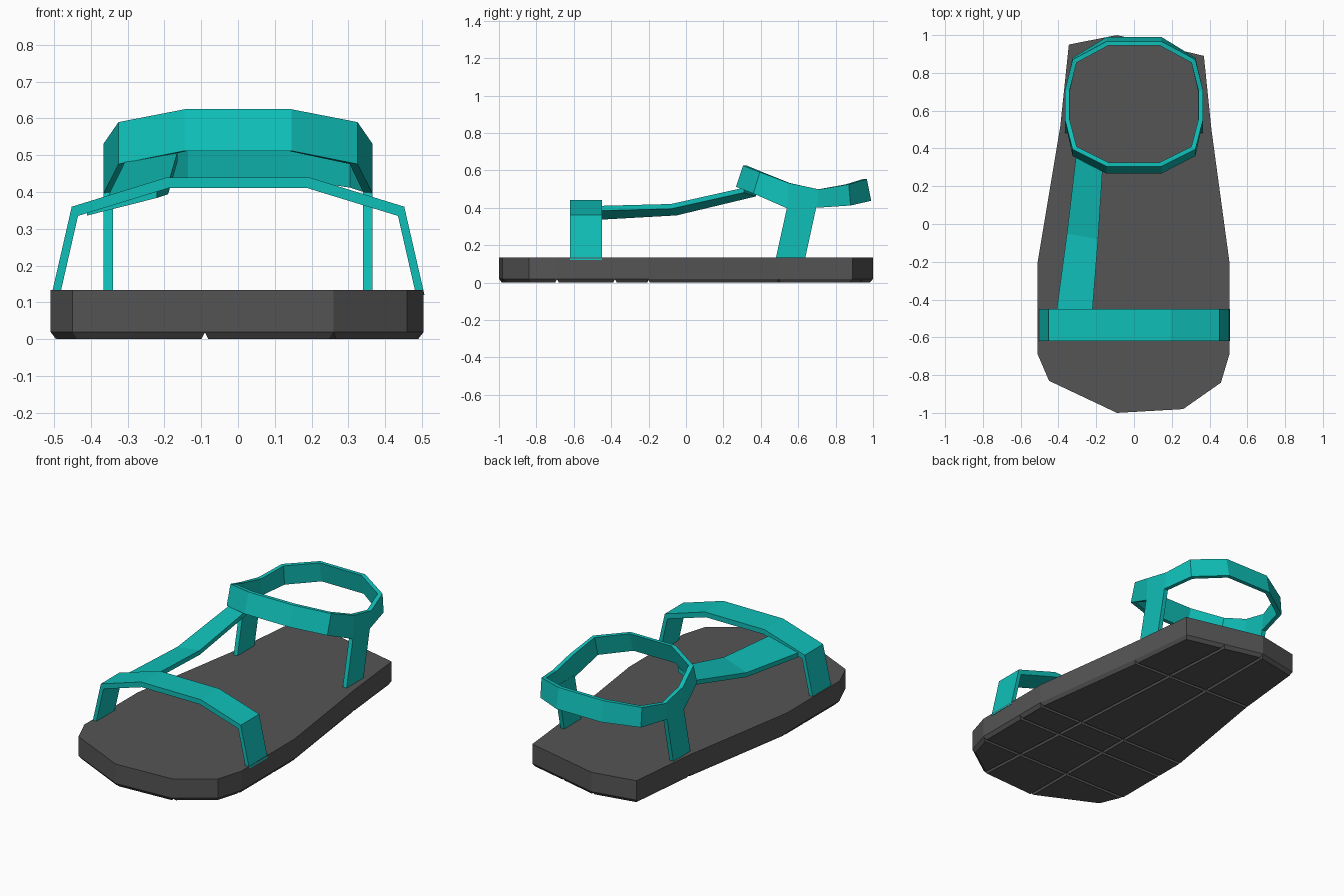
import bpy, bmesh
from mathutils import Vector

if "Cube" in bpy.data.objects:
    bpy.data.objects.remove(bpy.data.objects["Cube"])


def material(name, rgb):
    m = bpy.data.materials.new(name)
    m.diffuse_color = (*rgb, 1)
    m.use_nodes = True
    m.node_tree.nodes["Principled BSDF"].inputs["Base Color"].default_value = m.diffuse_color
    return m


RUBBER = material("dark_rubber", (0.09, 0.09, 0.09))
TEAL = material("teal_webbing", (0.005, 0.52, 0.48))


def loft(name, loops, mat=None, closed=False):
    """Skin a list of equal-length point loops; cap the ends unless closed."""
    bm = bmesh.new()
    rows = [[bm.verts.new(p) for p in loop] for loop in loops]
    n = len(rows[0])
    pairs = list(zip(rows, rows[1:])) + ([(rows[-1], rows[0])] if closed else [])
    for a, b in pairs:
        for i in range(n):
            j = (i + 1) % n
            bm.faces.new((a[i], a[j], b[j], b[i]))
    if not closed:
        bm.faces.new(rows[0])
        bm.faces.new(rows[-1])
    bmesh.ops.recalc_face_normals(bm, faces=bm.faces)
    me = bpy.data.meshes.new(name)
    bm.to_mesh(me)
    bm.free()
    ob = bpy.data.objects.new(name, me)
    bpy.context.collection.objects.link(ob)
    if mat:
        me.materials.append(mat)
    return ob


# Sole: foot outline with a small chamfer underneath
outline = [(-0.09, -1.0), (0.26, -0.98), (0.46, -0.84), (0.505, -0.69), (0.505, -0.2),
           (0.41, 0.5), (0.37, 0.89), (-0.09, 1.0), (-0.345, 0.95), (-0.39, 0.52),
           (-0.51, -0.2), (-0.51, -0.69), (-0.45, -0.83)]
sole = loft("sole", [[(x * s, y * (1 - (1 - s) / 2), z) for x, y in outline]
                     for s, z in ((0.97, 0), (1, 0.02), (1, 0.133))], RUBBER)

# Tread grooves: V-shaped cuts across the underside
grooves = [((-0.09, -1.1), (-0.09, 1.1)), ((0.264, -1.05), (0.13, 1.1)),
           ((-0.6, -0.69), (0.6, -0.69)), ((-0.6, -0.38), (0.6, -0.38)),
           ((-0.6, -0.197), (0.6, -0.203)), ((-0.6, 0.525), (0.6, 0.49))]
for i, (a, b) in enumerate(grooves):
    a, b = Vector((*a, 0)), Vector((*b, 0))
    side = (b - a).cross(Vector((0, 0, 1))).normalized() * 0.02
    down, up = Vector((0, 0, -0.02)), Vector((0, 0, 0.018))
    cutter = loft(f"groove_cutter_{i}", [[p - side + down, p + side + down, p + up] for p in (a, b)])
    cutter.hide_render = True
    cutter.hide_set(True)
    mod = sole.modifiers.new("groove", 'BOOLEAN')
    mod.operation = 'DIFFERENCE'
    mod.solver = 'EXACT'
    mod.object = cutter

# Toe strap: arched band across the front
half = [((0.507, 0.12), (0.484, 0.12)), ((0.452, 0.36), (0.435, 0.335)), ((0.193, 0.44), (0.187, 0.411))]
arch = [((-o[0], o[1]), (-i[0], i[1])) for o, i in half] + half[::-1]
loft("toe_strap", [[(o[0], -0.62, o[1]), (o[0], -0.45, o[1]), (i[0], -0.45, i[1]), (i[0], -0.62, i[1])]
                   for o, i in arch], TEAL)

# Ankle ring: x, then y and z of the top and bottom edges, front to back
ring_half = [(0.145, 0.305, 0.625, 0.267, 0.512), (0.325, 0.395, 0.59, 0.36, 0.476),
             (0.365, 0.55, 0.532, 0.54, 0.397), (0.365, 0.71, 0.498, 0.70, 0.40),
             (0.325, 0.87, 0.525, 0.88, 0.412), (0.145, 0.967, 0.553, 0.99, 0.437)]
ring = ring_half + [(-p[0], *p[1:]) for p in ring_half[::-1]]


def inward(x, y, z, s=0.935):
    return (x * s, 0.63 + (y - 0.63) * s, z)


loft("ankle_ring", [[(x, yt, zt), (x, yb, zb), inward(x, yb, zb), inward(x, yt, zt)]
                    for x, yt, zt, yb, zb in ring], TEAL, closed=True)

# Side posts: leaning uprights joining the ring to the sole
for side, word in ((-1, "left"), (1, "right")):
    loft(f"{word}_post", [[(side * xi, y0, z), (side * 0.365, y0, z), (side * 0.365, y1, z), (side * xi, y1, z)]
                          for xi, y0, y1, z in ((0.34, 0.478, 0.635, 0.12), (0.34, 0.542, 0.698, 0.41))], TEAL)

# Instep strap: tilted band from toe strap up to the ring (left and right edge per section)
sections = [((-0.41, -0.46, 0.362), (-0.22, -0.46, 0.41)),
            ((-0.355, -0.05, 0.385), (-0.19, -0.08, 0.42)),
            ((-0.305, 0.375, 0.487), (-0.165, 0.31, 0.507))]
loft("instep_strap", [[l, r, (r[0], r[1], r[2] - 0.026), (l[0], l[1], l[2] - 0.026)]
                      for l, r in sections], TEAL)
